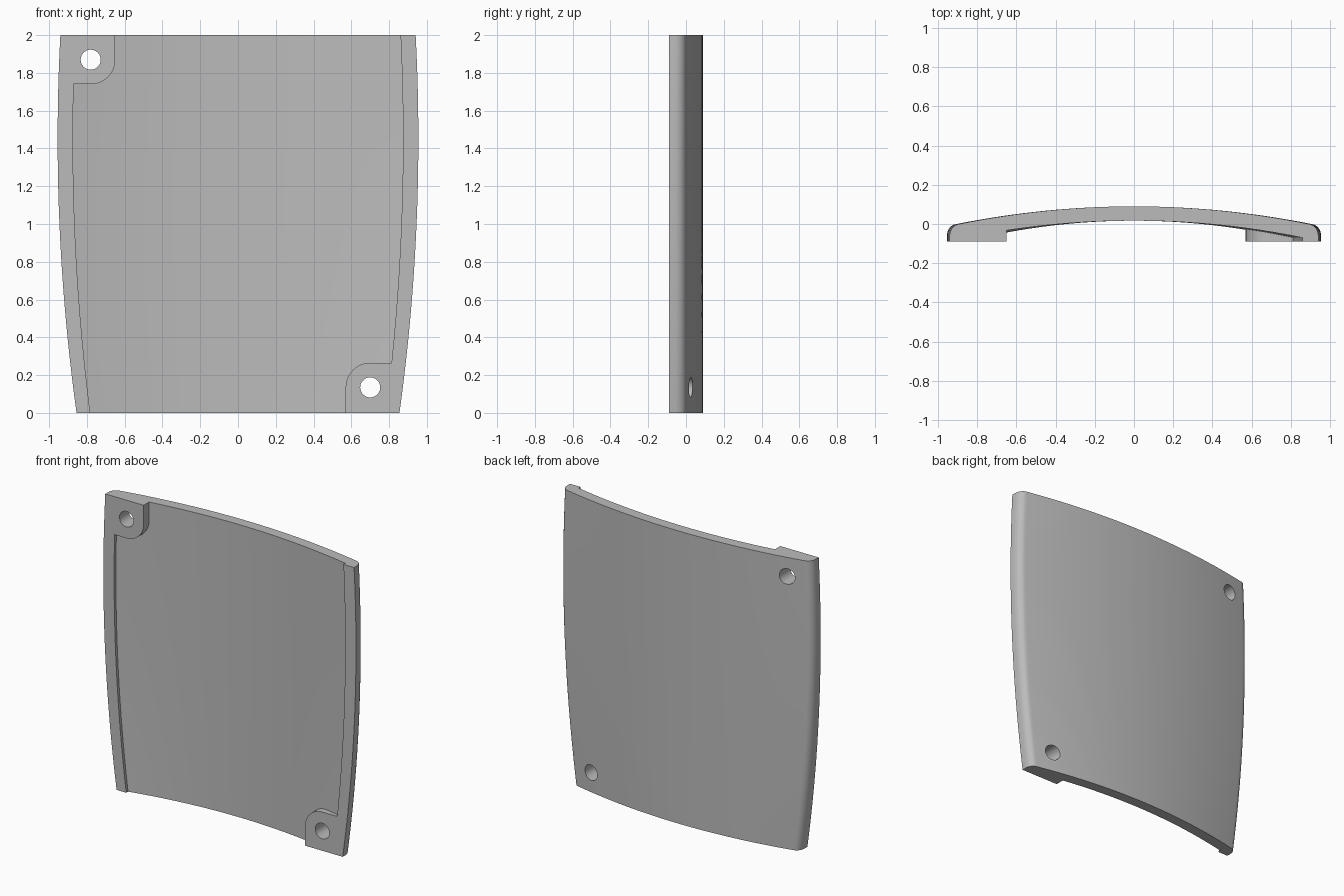
import bpy, bmesh, math

cube = bpy.data.objects.get("Cube")
if cube:
    bpy.data.objects.remove(cube)

FRONT = -0.09       # y of the flat front rim
RIM = 0.915         # inner rim edge as a share of the half width


def half_width(z):
    return 0.955 - 0.0476 * (z - 1.45) ** 2


def make_object(name, rings):
    """Skin closed rings of points and cap both ends."""
    bm = bmesh.new()
    loops = [[bm.verts.new(p) for p in ring] for ring in rings]
    count = len(loops[0])
    for a, b in zip(loops, loops[1:]):
        for i in range(count):
            j = (i + 1) % count
            bm.faces.new((a[i], a[j], b[j], b[i]))
    bm.faces.new(loops[0])
    bm.faces.new(loops[-1])
    bmesh.ops.recalc_face_normals(bm, faces=bm.faces)
    mesh = bpy.data.meshes.new(name)
    bm.to_mesh(mesh)
    bm.free()
    obj = bpy.data.objects.new(name, mesh)
    bpy.context.collection.objects.link(obj)
    return obj


def loft(name, section, low, high, steps=20):
    """Stretch a section to the curved outline at each height."""
    heights = [low + (high - low) * i / steps for i in range(steps + 1)]
    return make_object(name, [[(u * half_width(z), y, z) for u, y in section]
                              for z in heights])


def prism(name, outline, y0, y1):
    return make_object(name, [[(x, y, z) for x, z in outline] for y in (y0, y1)])


def arc(cx, cz, r, start, end, steps):
    angles = [math.radians(start + (end - start) * i / steps) for i in range(steps + 1)]
    return [(cx + r * math.cos(t), cz + r * math.sin(t)) for t in angles]


def subtract(target, cutter):
    cutter.hide_render = True
    mod = target.modifiers.new("cut", 'BOOLEAN')
    mod.operation = 'DIFFERENCE'
    mod.solver = 'EXACT'
    mod.object = cutter
    bpy.context.view_layer.objects.active = target
    bpy.ops.object.modifier_apply(modifier=mod.name)
    bpy.data.objects.remove(cutter)


# Curved panel with rounded long edges
N = 32
crown = [(u, 0.09 - 0.1 * u * u) for u in (-0.945 + 1.89 * i / N for i in range(N + 1))]
edge = [(0.945 + 0.055 * math.sin(t), -0.06 + 0.06 * math.cos(t))
        for t in (math.radians(15 + 75 * i / 8) for i in range(9))]
left_edge = edge + [(1, FRONT)]
right_edge = [(-u, y) for u, y in reversed(left_edge)]
panel = loft("curved_panel", right_edge + crown + left_edge, 0, 2)

# Hollow in the front, leaving the side rims
inner = [(u, 0.017 - 0.104 * u * u) for u in (-RIM + 2 * RIM * i / N for i in range(N + 1))]
hollow = loft("hollow_cutter", [(-RIM, -0.3)] + inner + [(RIM, -0.3)], -0.1, 2.1, 22)

# Two corner pads are kept out of the hollow, each rounded around its hole
PAD = 0.13
holes = [(-0.78, 1.87, -1), (0.70, 0.135, 1)]
for x, z, side in holes:
    corner = arc(0, 0, PAD, 90, 180, 12)
    shape = corner + [(-PAD, -0.4), (0.5, -0.4), (0.5, PAD)]
    outline = [(x + side * px, z + side * pz) for px, pz in shape]
    subtract(hollow, prism("pad_cutter", outline, -0.5, 0.3))
subtract(panel, hollow)

# Screw holes through the pads
for x, z, side in holes:
    subtract(panel, prism("hole_cutter", arc(x, z, 0.053, 0, 350, 35), -0.5, 0.3))

# Plain grey finish
grey = bpy.data.materials.new("plain_grey")
grey.use_nodes = True
colour = (0.5, 0.5, 0.5, 1)
grey.diffuse_color = colour
grey.node_tree.nodes["Principled BSDF"].inputs["Base Color"].default_value = colour
panel.data.materials.clear()
panel.data.materials.append(grey)

bpy.ops.object.select_all(action='DESELECT')
panel.select_set(True)
bpy.context.view_layer.objects.active = panel
bpy.ops.object.shade_smooth_by_angle(angle=math.radians(30))
